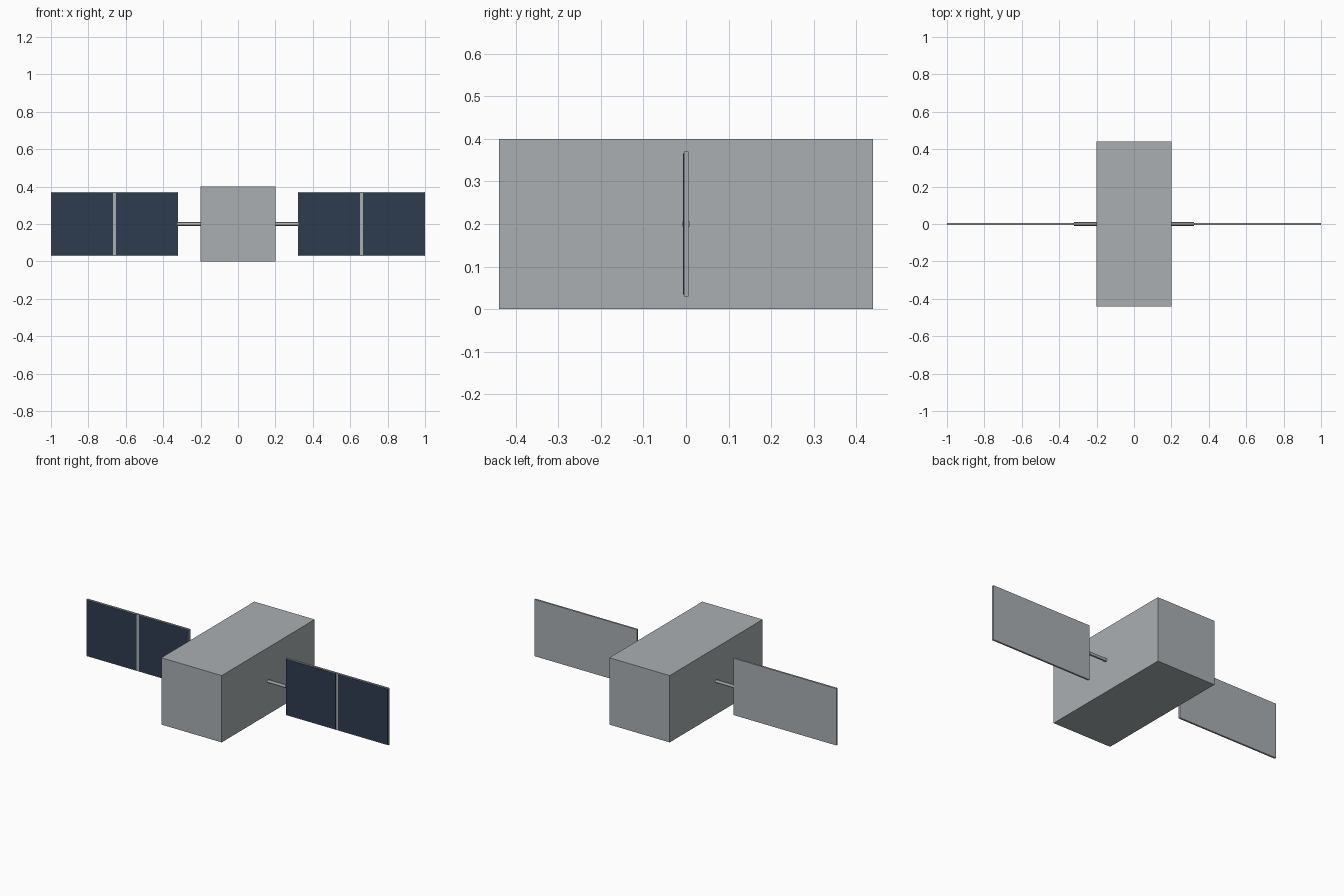
import bpy
import math
from mathutils import Vector

cube = bpy.data.objects.get("Cube")
if cube:
    bpy.data.objects.remove(cube, do_unlink=True)


def make_material(name, color):
    mat = bpy.data.materials.new(name)
    mat.use_nodes = True
    mat.diffuse_color = (*color, 1)
    mat.node_tree.nodes["Principled BSDF"].inputs["Base Color"].default_value = (*color, 1)
    return mat


GREY = make_material("satellite grey", (0.40, 0.43, 0.45))
NAVY = make_material("solar cell navy", (0.026, 0.044, 0.077))
MID_Z = 0.2


def box(name, low, high, mat):
    low, high = Vector(low), Vector(high)
    bpy.ops.mesh.primitive_cube_add(size=1, location=(low + high) / 2)
    obj = bpy.context.object
    obj.name = name
    obj.scale = high - low
    bpy.ops.object.transform_apply(location=False, rotation=False, scale=True)
    obj.data.materials.append(mat)
    return obj


# Main body
box("body", (-0.2, -0.44, 0), (0.2, 0.44, 0.4), GREY)

for side, s in (("left", 1), ("right", -1)):
    # Strut joining the body to the panel
    bpy.ops.mesh.primitive_cylinder_add(
        vertices=12, radius=0.01, depth=0.12,
        location=(s * 0.26, 0, MID_Z), rotation=(0, math.pi / 2, 0))
    strut = bpy.context.object
    strut.name = side + "_strut"
    strut.data.materials.append(GREY)
    bpy.ops.object.shade_smooth_by_angle()

    # Panel backing
    inner, outer = sorted((s * 0.32, s * 1.0))
    box(side + "_panel", (inner, -0.005, 0.03), (outer, 0.006, 0.37), GREY)

    # Two thin solar cells on the front face, split by a bare strip
    for part, a, b in (("inner", 0.324, 0.652), ("outer", 0.668, 0.996)):
        x0, x1 = sorted((s * a, s * b))
        box(f"{side}_{part}_cell", (x0, -0.0065, 0.034), (x1, -0.005, 0.366), NAVY)
